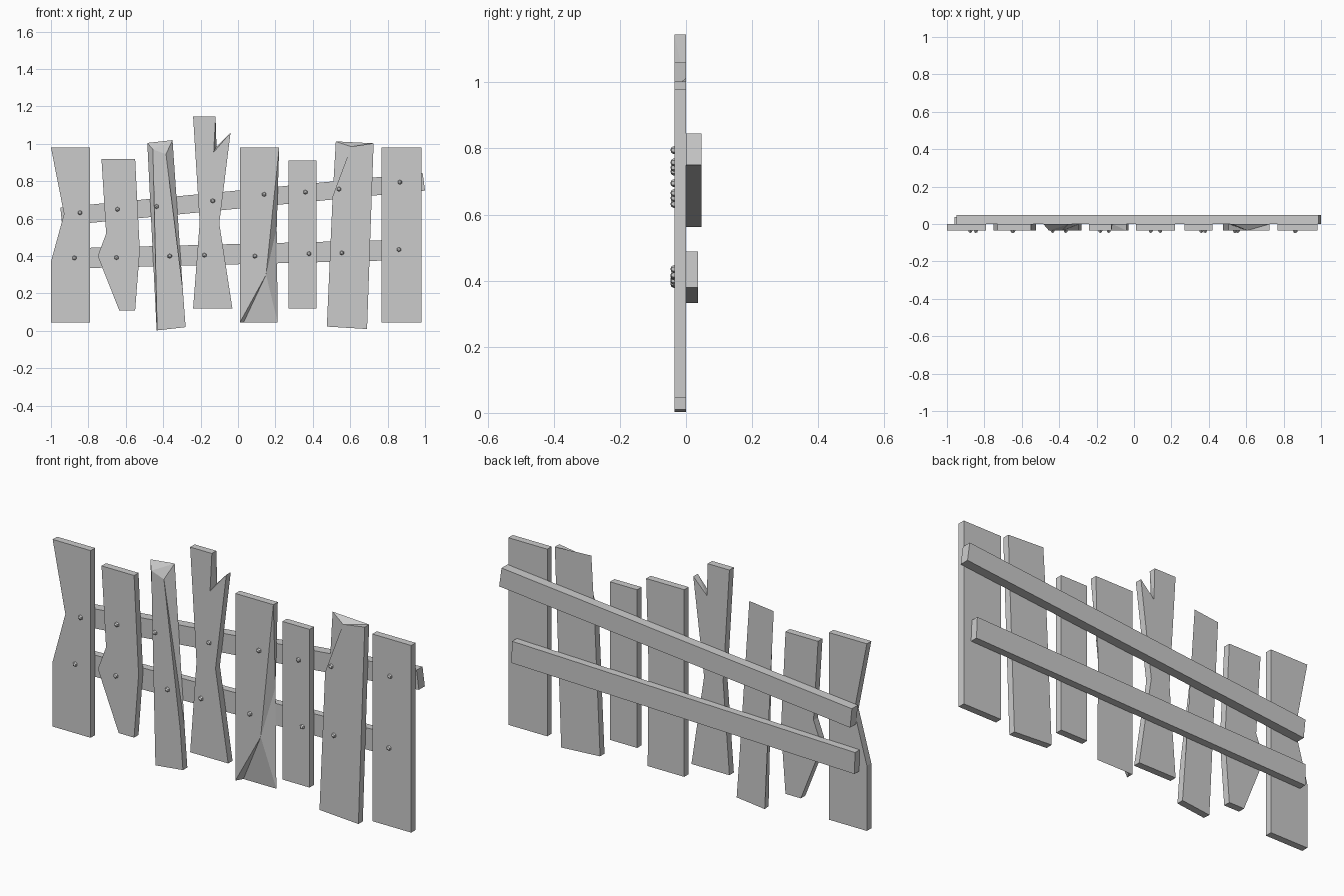
import bpy, bmesh
from mathutils import Matrix

if "Cube" in bpy.data.objects:
    bpy.data.objects.remove(bpy.data.objects["Cube"])

FRONT = -0.035  # front plane of the boards, backs lie on y = 0


def slab(name, back, front=None, y0=0.0, y1=FRONT):
    """Solid between a back outline and a matching front outline (x, z)."""
    front = front or back
    n = len(back)
    bm = bmesh.new()
    b = [bm.verts.new((x, y0, z)) for x, z in back]
    f = [bm.verts.new((x, y1, z)) for x, z in front]
    bm.faces.new(b)
    bm.faces.new(f[::-1])
    for i in range(n):
        j = (i + 1) % n
        bm.faces.new((b[i], f[i], f[j], b[j]))
    bmesh.ops.remove_doubles(bm, verts=bm.verts[:], dist=1e-4)
    bmesh.ops.triangulate(bm, faces=bm.faces[:], quad_method='SHORT_EDGE')
    bmesh.ops.recalc_face_normals(bm, faces=bm.faces[:])
    return finish(name, bm)


def finish(name, bm):
    me = bpy.data.meshes.new(name)
    bm.to_mesh(me)
    bm.free()
    ob = bpy.data.objects.new(name, me)
    bpy.context.collection.objects.link(ob)
    return ob


# Boards, left to right
slab("board_1", [(-1, .98), (-.79, .98), (-.79, .045), (-1, .045), (-1, .37), (-.93, .625)])
slab("board_2", [(-.73, .92), (-.55, .92), (-.525, .43), (-.55, .11),
                 (-.635, .11), (-.75, .40), (-.705, .52)])
# long chips along both front edges
slab("board_3",
     [(-.485, 1.005), (-.35, 1.02), (-.295, .22), (-.28, .02), (-.435, .003)],
     [(-.455, .97), (-.385, .945), (-.295, .22), (-.28, .02), (-.432, .003)])
# split top
slab("board_4",
     [(-.24, 1.145), (-.12, 1.145), (-.115, .985), (-.04, 1.06), (-.10, .575),
      (-.03, .12), (-.24, .12), (-.205, .58)],
     [(-.24, 1.145), (-.12, 1.145), (-.13, .955), (-.04, 1.06), (-.10, .575),
      (-.03, .12), (-.24, .12), (-.205, .58)])
# broken lower front corner
apex = (.15, .30)
slab("board_5",
     [(.01, .98), (.22, .98), (.207, .55), (.212, .045), (.03, .045), (.01, .045)],
     [(.01, .98), (.22, .98), apex, apex, apex, (.01, .045)])
slab("board_6", [(.27, .91), (.42, .91), (.42, .12), (.27, .12)])
# chipped upper front corner
slab("board_7",
     [(.523, 1.013), (.725, 1.003), (.69, .01), (.475, .023), (.506, .72)],
     [(.605, .985), (.725, 1.003), (.69, .01), (.475, .023), (.506, .72)])
slab("board_8", [(.767, .98), (.982, .98), (.982, .045), (.767, .045)])

# Rails behind the boards
slab("upper_rail", [(-.95, .66), (.987, .845), (1.0, .75), (-.94, .563)], y0=.047, y1=0)
slab("lower_rail", [(-.96, .44), (.935, .489), (.94, .38), (-.957, .332)], y0=.037, y1=0)

# Nail heads
nails = {
    "upper_nail": [(-.845, .632), (-.645, .65), (-.435, .665), (-.135, .695),
                   (.14, .73), (.36, .742), (.54, .758), (.865, .795)],
    "lower_nail": [(-.875, .39), (-.65, .392), (-.365, .40), (-.18, .405),
                   (.09, .40), (.38, .413), (.555, .417), (.86, .435)],
}
for label, spots in nails.items():
    for i, (x, z) in enumerate(spots, 1):
        bm = bmesh.new()
        bmesh.ops.create_uvsphere(bm, u_segments=6, v_segments=4, radius=.0125,
                                  matrix=Matrix.Translation((x, FRONT, z))
                                  @ Matrix.Rotation(1.5708, 4, 'X'))
        finish(f"{label}_{i}", bm)
